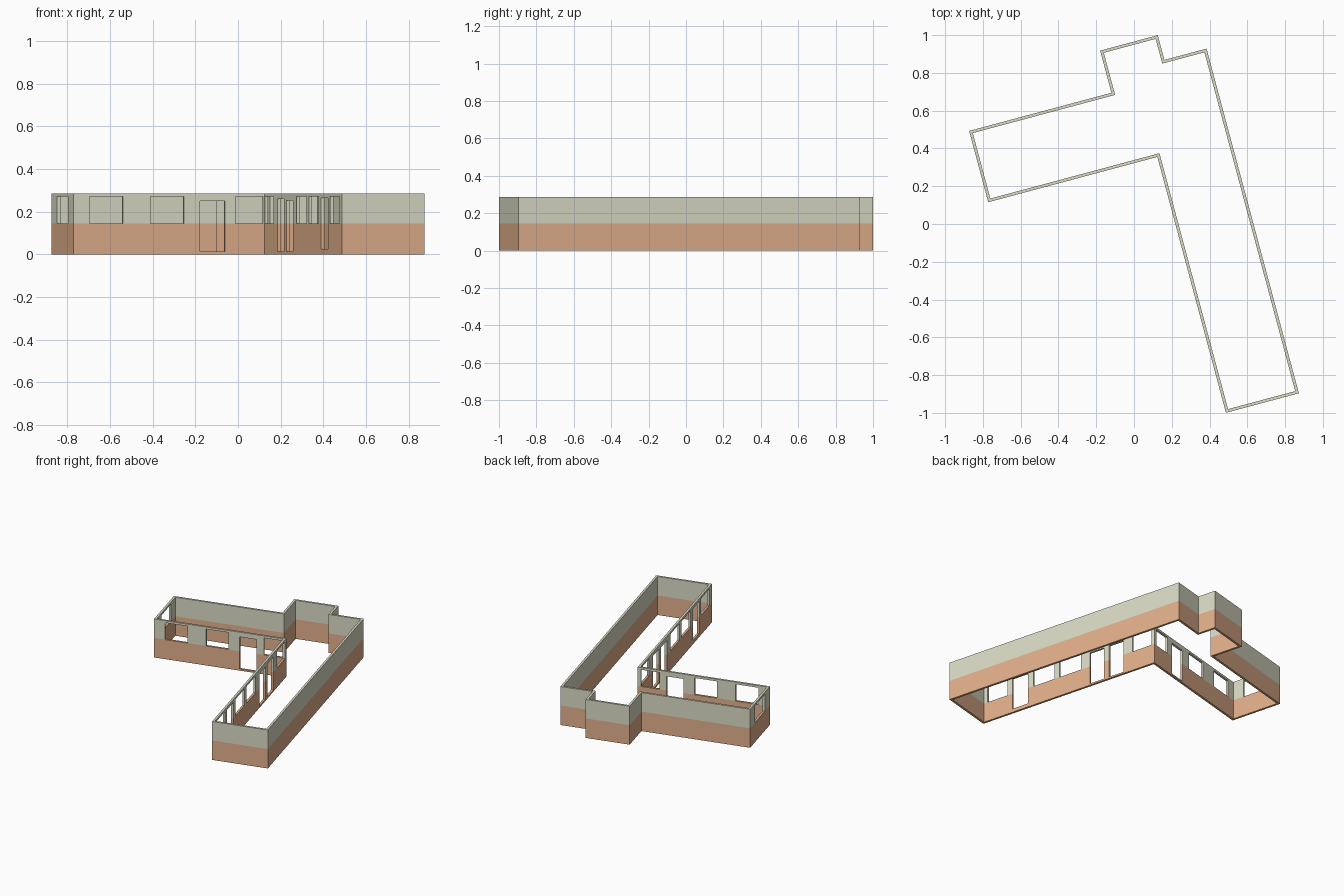
import bpy, bmesh, math
from mathutils import Matrix, Vector

if "Cube" in bpy.data.objects:
    bpy.data.objects.remove(bpy.data.objects["Cube"])

H, BAND, T = 0.286, 0.145, 0.016      # wall height, colour split, wall thickness
U0, V0, W0 = 0.21, 0.311, -0.717      # outer planes of the walls with openings
LIP = 0.004                           # cutter overshoot

# Outer footprint, counter-clockwise, before turning the house by 15 degrees
plan = [Vector(p) for p in [
    (U0, -1.0915), (0.610, -1.0915), (0.610, 0.7975), (0.379, 0.7975), (0.379, 0.933),
    (0.063, 0.933), (0.063, 0.702), (W0, 0.702), (W0, V0), (U0, V0)]]


def inset(points, t):
    out = []
    for i, p in enumerate(points):
        a = (p - points[i - 1]).normalized()
        b = (points[(i + 1) % len(points)] - p).normalized()
        out.append(p + t * Vector((-a.y - b.y, a.x + b.x)))
    return out


def make_object(name, bm):
    bmesh.ops.recalc_face_normals(bm, faces=bm.faces)
    mesh = bpy.data.meshes.new(name)
    bm.to_mesh(mesh)
    bm.free()
    ob = bpy.data.objects.new(name, mesh)
    bpy.context.collection.objects.link(ob)
    return ob


# Hollow wall ring, open above and below
bm = bmesh.new()
rings = [[bm.verts.new((p.x, p.y, z)) for p in pts]
         for pts, z in ((plan, 0), (plan, H), (inset(plan, T), H), (inset(plan, T), 0))]
n = len(plan)
for k in range(4):
    r, s = rings[k], rings[(k + 1) % 4]
    for i in range(n):
        j = (i + 1) % n
        bm.faces.new((r[i], r[j], s[j], s[i]))
walls = make_object("walls", bm)

# Openings: start and end along the wall, bottom, top
WIN, DOOR, DOOR_HIGH = (BAND, 0.27), (0.012, 0.25), (0.026, 0.265)
wing_front = [(-0.639, -0.477, WIN), (-0.343, -0.181, WIN),
              (-0.103, 0.018, DOOR), (0.071, 0.204, WIN)]
long_side = [(0.145, 0.303, WIN), (-0.045, 0.073, (0.012, 0.258)),
             (-0.205, -0.086, (0.012, 0.253)), (-0.455, -0.275, WIN),
             (-0.67, -0.495, WIN), (-0.842, -0.715, DOOR_HIGH), (-1.045, -0.88, WIN)]
wing_end = [(0.41, 0.605, WIN)]

bm = bmesh.new()


def cut_box(lo, hi):
    lo, hi = Vector(lo), Vector(hi)
    m = Matrix.Translation((lo + hi) / 2) @ Matrix.Diagonal((*(hi - lo), 1))
    bmesh.ops.create_cube(bm, size=1, matrix=m)


for a, b, (z0, z1) in wing_front:
    cut_box((a, V0 - LIP, z0), (b, V0 + T + LIP, z1))
for x, openings in ((U0, long_side), (W0, wing_end)):
    for a, b, (z0, z1) in openings:
        cut_box((x - LIP, a, z0), (x + T + LIP, b, z1))
cutter = make_object("opening_cutter", bm)
cutter.hide_render = True

mod = walls.modifiers.new("openings", 'BOOLEAN')
mod.operation, mod.solver, mod.object = 'DIFFERENCE', 'EXACT', cutter
dg = bpy.context.evaluated_depsgraph_get()
cut_mesh = bpy.data.meshes.new_from_object(walls.evaluated_get(dg))
walls.modifiers.clear()
walls.data = cut_mesh
bpy.data.objects.remove(cutter)

# Two-tone paint: orange below the split, pale above
cut_mesh.materials.clear()
for name, col in (("orange_lower", (0.75, 0.43, 0.26, 1)), ("pale_upper", (0.70, 0.70, 0.56, 1))):
    mat = bpy.data.materials.new(name)
    mat.diffuse_color = col
    mat.use_nodes = True
    mat.node_tree.nodes["Principled BSDF"].inputs["Base Color"].default_value = mat.diffuse_color
    cut_mesh.materials.append(mat)
bm = bmesh.new()
bm.from_mesh(cut_mesh)
bmesh.ops.bisect_plane(bm, geom=bm.verts[:] + bm.edges[:] + bm.faces[:], dist=1e-5,
                       plane_co=(0, 0, BAND), plane_no=(0, 0, 1))
for f in bm.faces:
    f.material_index = int(f.calc_center_median().z > BAND + 1e-3)
    f.smooth = False

# Turn the house and centre it
bmesh.ops.rotate(bm, verts=bm.verts, cent=(0, 0, 0), matrix=Matrix.Rotation(math.radians(15), 3, 'Z'))
xs, ys = [v.co.x for v in bm.verts], [v.co.y for v in bm.verts]
bmesh.ops.translate(bm, verts=bm.verts,
                    vec=(-(min(xs) + max(xs)) / 2, -(min(ys) + max(ys)) / 2, 0))
bm.to_mesh(cut_mesh)
bm.free()
